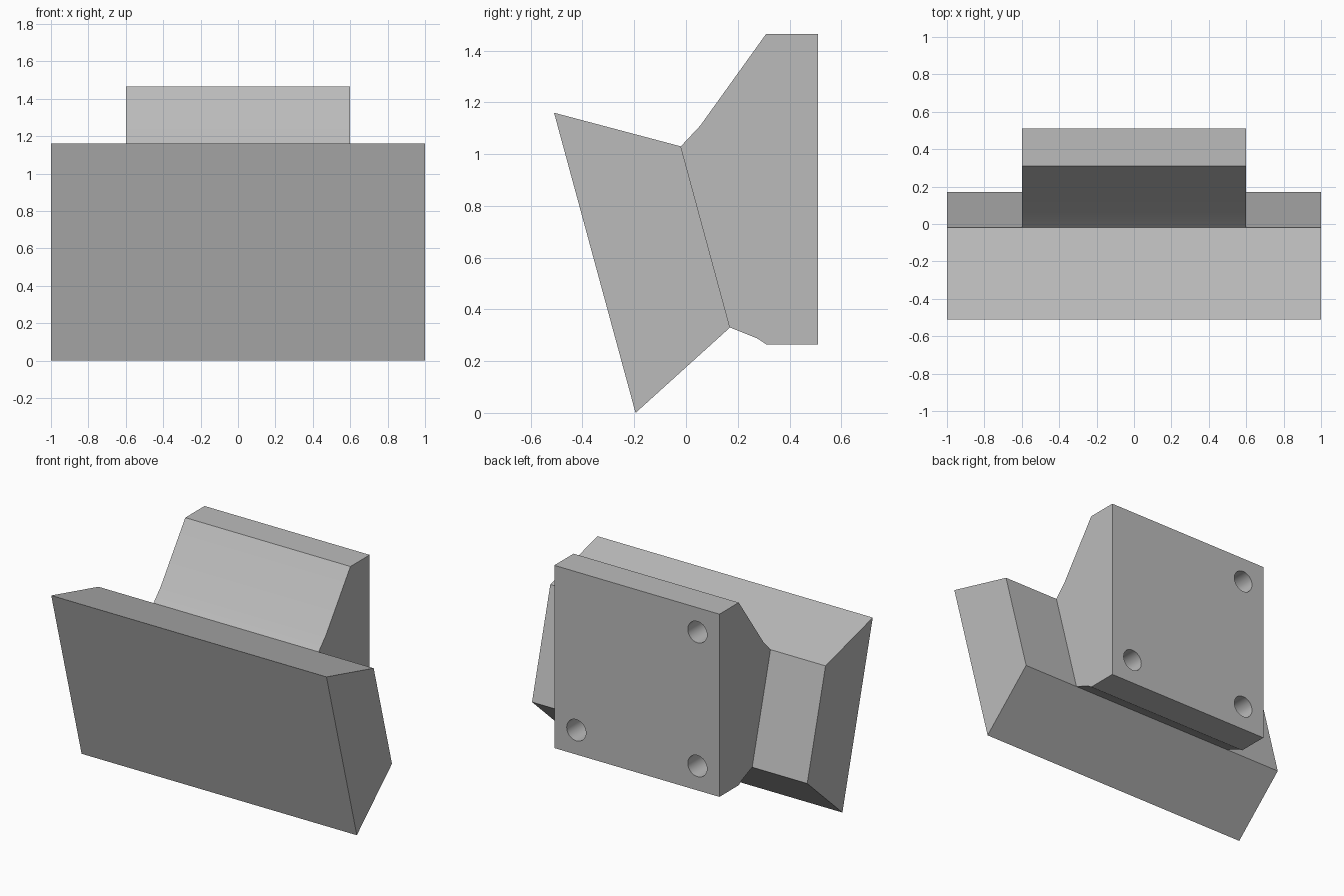
import bpy, bmesh, math

cube = bpy.data.objects.get("Cube")
if cube:
    bpy.data.objects.remove(cube, do_unlink=True)

grey = bpy.data.materials.new("plain_grey")
grey.use_nodes = True
colour = (0.5, 0.5, 0.5, 1)
grey.diffuse_color = colour
grey.node_tree.nodes["Principled BSDF"].inputs["Base Color"].default_value = colour


def add_object(name, bm):
    bmesh.ops.recalc_face_normals(bm, faces=bm.faces)
    mesh = bpy.data.meshes.new(name)
    bm.to_mesh(mesh)
    bm.free()
    mesh.materials.append(grey)
    obj = bpy.data.objects.new(name, mesh)
    bpy.context.collection.objects.link(obj)
    return obj


def extrude_profile(name, profile, half_width):
    """Sweep a (y, z) outline across x, centred on x = 0."""
    bm = bmesh.new()
    face = bm.faces.new([bm.verts.new((-half_width, y, z)) for y, z in profile])
    swept = bmesh.ops.extrude_face_region(bm, geom=[face])["geom"]
    verts = [g for g in swept if isinstance(g, bmesh.types.BMVert)]
    bmesh.ops.translate(bm, verts=verts, vec=(2 * half_width, 0, 0))
    return add_object(name, bm)


# Wide tilted block at the front
extrude_profile("front_block",
                [(-0.51, 1.16), (-0.02, 1.03), (0.17, 0.33), (-0.195, 0)], 1.0)

# Flared mount that widens to a square back plate
mount = extrude_profile("rear_mount",
                        [(-0.02, 1.03), (0.055, 1.11), (0.31, 1.465), (0.51, 1.465),
                         (0.51, 0.265), (0.31, 0.265), (0.275, 0.288), (0.17, 0.33)], 0.6)

# Four blind screw holes in the back plate
hole_radius, hole_depth, spacing, centre_z = 0.07, 0.24, 0.44, 0.865
bm = bmesh.new()
for sx in (-1, 1):
    for sz in (-1, 1):
        ring = bmesh.ops.create_cone(bm, cap_ends=True, segments=32, radius1=hole_radius,
                                     radius2=hole_radius, depth=2 * hole_depth)["verts"]
        for v in ring:
            x, y, z = v.co
            v.co = (x + sx * spacing, 0.51 + z, y + centre_z + sz * spacing)
cutter = add_object("screw_hole_cutter", bm)

cut = mount.modifiers.new("screw_holes", 'BOOLEAN')
cut.operation = 'DIFFERENCE'
cut.solver = 'EXACT'
cut.object = cutter
bpy.ops.object.select_all(action='DESELECT')
mount.select_set(True)
bpy.context.view_layer.objects.active = mount
bpy.ops.object.modifier_apply(modifier=cut.name)
bpy.data.objects.remove(cutter, do_unlink=True)

# Soften the shallow bends and hole walls, keep true corners crisp
bpy.ops.object.shade_smooth_by_angle(angle=math.radians(25))
